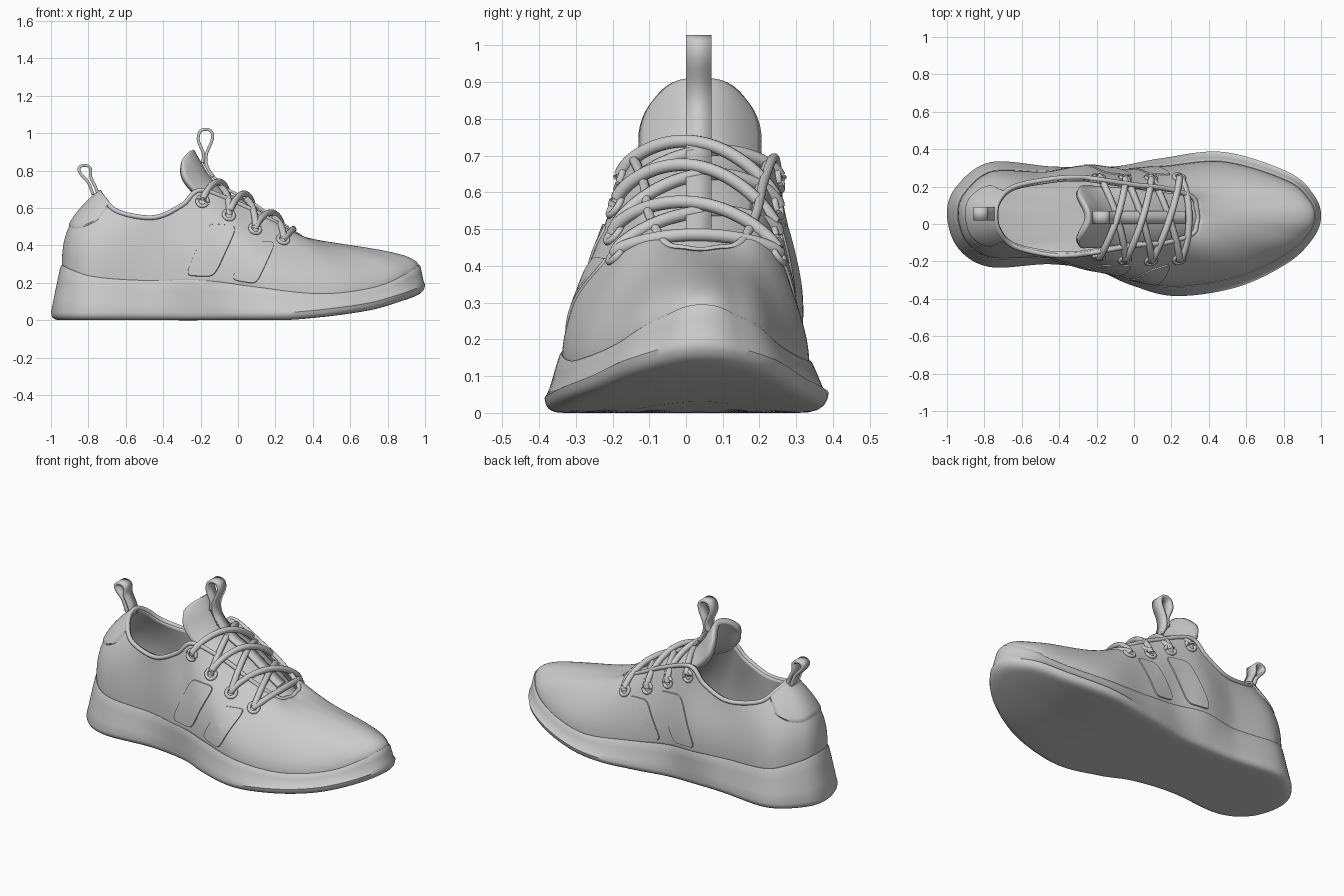
import bpy, math
from mathutils import Vector
from mathutils.bvhtree import BVHTree

if "Cube" in bpy.data.objects:
    bpy.data.objects.remove(bpy.data.objects["Cube"])

N = 200  # points around the shoe


def catmull(rows, u, closed=True):
    n = len(rows)
    i = math.floor(u) if closed else min(max(int(u), 0), n - 2)
    f = u - i
    g = lambda k: Vector(rows[k % n] if closed else rows[min(max(k, 0), n - 1)])
    a, b, c, d = g(i - 1), g(i), g(i + 1), g(i + 2)
    return 0.5 * (2 * b + (c - a) * f + (2 * a - 5 * b + 4 * c - d) * f * f
                  + (3 * b - a - 3 * c + d) * f ** 3)


def curve_at(table, x):
    """Smooth height table lookup."""
    x = min(max(x, table[0][0]), table[-1][0])
    i = next(k for k in range(len(table) - 1) if x <= table[k + 1][0])
    slope = lambda k: ((table[min(k + 1, len(table) - 1)][1] - table[max(k - 1, 0)][1])
                       / (table[min(k + 1, len(table) - 1)][0] - table[max(k - 1, 0)][0]))
    (x0, y0), (x1, y1) = table[i], table[i + 1]
    h = x1 - x0
    t = (x - x0) / h
    return ((2 * t**3 - 3 * t**2 + 1) * y0 + (t**3 - 2 * t**2 + t) * h * slope(i)
            + (3 * t**2 - 2 * t**3) * y1 + (t**3 - t**2) * h * slope(i + 1))


def loft(name, rings, closed=True, thick=0, offset=-1):
    n = len(rings[0])
    verts = [tuple(p) for r in rings for p in r]
    faces = [(j * n + i, j * n + (i + 1) % n, (j + 1) * n + (i + 1) % n, (j + 1) * n + i)
             for j in range(len(rings) - 1) for i in range(n if closed else n - 1)]
    me = bpy.data.meshes.new(name)
    me.from_pydata(verts, [], faces)
    ob = bpy.data.objects.new(name, me)
    bpy.context.collection.objects.link(ob)
    if thick:
        m = ob.modifiers.new("thickness", 'SOLIDIFY')
        m.thickness, m.offset = thick, offset
    return ob, verts, faces


def tube(name, pts, r, cyclic=False):
    """Round cord along a path."""
    rings = []
    n = len(pts)
    for i, p in enumerate(pts):
        a = pts[(i + 1) % n] if cyclic else pts[min(i + 1, n - 1)]
        b = pts[i - 1] if cyclic else pts[max(i - 1, 0)]
        t = (a - b).normalized()
        ref = Vector((0, 0, 1)) if abs(t.z) < 0.9 else Vector((1, 0, 0))
        s = t.cross(ref).normalized()
        w = s.cross(t)
        rings.append([p + r * (math.cos(k * math.pi / 5) * s + math.sin(k * math.pi / 5) * w)
                      for k in range(10)])
    if cyclic:
        rings.append(rings[0])
    return loft(name, rings)


# Shared outline of the sole, heel -> -y side -> toe -> +y side
OUT = [(-1, .05), (-.94, -.13), (-.77, -.23), (-.45, -.215), (-.2, -.25), (-.02, -.325), (.22, -.385),
       (.55, -.338), (.82, -.21), (.955, -.08), (1, .035), (.965, .15), (.83, .275), (.48, .385),
       (.15, .352), (-.08, .31), (-.25, .305), (-.45, .308), (-.77, .33), (-.95, .2)]
# Opening edge: collar plus lace throat
TOP = [(-.74, .05, .69), (-.72, -.04, .66), (-.64, -.12, .585), (-.45, -.165, .555), (-.3, -.165, .62),
       (-.2, -.15, .70), (0, -.115, .63), (.17, -.1, .545), (.31, -.055, .465), (.335, 0, .45),
       (.34, .04, .445), (.335, .08, .45), (.31, .145, .465), (.17, .19, .545), (0, .21, .63),
       (-.2, .24, .70), (-.3, .25, .62), (-.45, .24, .555), (-.64, .2, .585), (-.72, .13, .66)]
ZT = [(-1, .295), (-.95, .275), (-.8, .235), (-.5, .212), (-.2, .213), (.1, .175), (.4, .143),
      (.6, .15), (.8, .19), (.95, .26), (1, .295)]
ZB = [(-1, 0), (.1, 0), (.33, .005), (.7, .052), (.9, .11), (1, .15)]
INSET = [(-1, .052), (-.5, .03), (-.25, -.01), (0, .025), (.3, .045), (.8, .04), (1, .026)]
RISE = [(-1, .42), (-.3, .42), (.2, .32), (.7, .34), (.9, .5), (1, .55)]  # fullness of the upper


def outline(u, f=1.0, extra=0.0):
    p = catmull(OUT, u)
    t = (catmull(OUT, u + .02) - catmull(OUT, u - .02)).normalized()
    d = curve_at(INSET, p.x) * f + extra
    return Vector((p.x - t.y * d, p.y + t.x * d)), p.x


US = [i * 20 / N for i in range(N)]


def sole_ring(f, extra, h, dz=0.0, scale=1.0):
    ring = []
    for u in US:
        p, x = outline(u, f, extra)
        p = Vector((p.x * scale, .03 + (p.y - .03) * scale))
        x = x * scale
        zb, zt = curve_at(ZB, p.x if h == 0 else x), curve_at(ZT, x)
        ring.append((p.x, p.y, zb + (zt - zb) * h + dz))
    return ring


# Midsole / outsole
loft("sole", [sole_ring(0, .055, 0, 0, s) for s in (0.001, .3, .6, .85)]
     + [sole_ring(0, e, 0, dz) for e, dz in ((.055, 0), (.035, .001), (.02, .005), (.01, .012),
                                              (.003, .024), (0, .04))]
     + [sole_ring(.3, 0, .4), sole_ring(.7, 0, .75), sole_ring(.95, 0, .95),
        sole_ring(1, .004, 1), sole_ring(1, .03, 1, -.015)]
     + [sole_ring(1, .03, 1, -.02, s) for s in (.85, .6, .3, .001)])


# Upper: each strip bends from the sole edge to the opening
def surface(u, v, lift=0.0):
    p, x = outline(u, 1, .006)
    b = Vector((p.x, p.y, curve_at(ZT, x) - .012))
    t = catmull(TOP, u)
    h = t.z - b.z
    k = .45 + .4 * min(max((-x - .5) / .4, 0), 1) - .08 * math.exp(-((x - .35) / .25) ** 2)
    c1 = b + Vector((0, 0, curve_at(RISE, x) * h))
    if p.y > .1:
        c1.y += .02 * math.exp(-((x + .25) / .3) ** 2)
    c2 = t.lerp(b, k)
    c2.z = t.z - .36 * h
    w = 1 - v
    q = w**3 * b + 3 * w * w * v * c1 + 3 * w * v * v * c2 + v**3 * t
    if lift:
        e = .01
        du = surface(u + e, v) - surface(u - e, v)
        dv = surface(u, min(v + e, 1)) - surface(u, v - e)
        q += du.cross(dv).normalized() * lift
    return q


_, uv, uf = loft("upper", [[surface(u, j / 24) for u in US] for j in range(25)], thick=.022)
bvh = BVHTree.FromPolygons(uv, uf)
tube("collar_trim", [catmull(TOP, u) + Vector((0, 0, -.006)) for u in US], .013, True)

# Heel patch following the upper
patch = []
for j in range(13):
    row = []
    for i in range(41):
        s = i / 20 - 1
        v0 = .5 + .3 * abs(s) ** 4
        edge = i in (0, 40) or j == 0
        row.append(surface(s * 1.6, v0 + (1 - v0) * j / 12, -.004 if edge else .007))
    patch.append(row)
loft("heel_patch", patch, closed=False)


def project(x, z, side):
    hit = bvh.ray_cast(Vector((x, side, z)), Vector((0, -side, 0)))
    if hit[0] is None:
        hit = bvh.find_nearest(Vector((x, side * .25, z)))
    nrm = hit[1] if hit[1].y * side > 0 else -hit[1]
    return hit[0], nrm


# Rounded side panels projected on the upper
PANELS = [((-.285, .235), (-.125, .23), (0, .505), (-.16, .52)),
          ((-.04, .215), (.1, .19), (.205, .42), (.07, .425))]
for side in (-1, 1):
    for n, (a, b, c, d) in enumerate(PANELS):
        a, b, c, d = map(Vector, (a, b, c, d))
        rings = []
        for r, lift in ((.01, .006), (.3, .006), (.6, .006), (.85, .006), (.97, .006), (1, -.003)):
            ring = []
            for k in range(56):
                ang = -side * k * math.tau / 56
                cs, sn = math.cos(ang), math.sin(ang)
                q = r / (cs**6 + sn**6) ** (1 / 6)
                s, t = (q * cs + 1) / 2, (q * sn + 1) / 2
                p = a.lerp(b, s).lerp(d.lerp(c, s), t)
                loc, nrm = project(p.x, p.y, side)
                ring.append(loc + nrm * lift)
            rings.append(ring)
        loft(f"side_panel_{n}_{'right' if side < 0 else 'left'}", rings)

# Tongue: x, z, half width along its centre line
TON = [(.36, .43, .10), (.2, .53, .13), (.05, .63, .15), (-.08, .695, .165), (-.15, .77, .168),
       (-.2, .85, .168), (-.235, .912, .165)]
DROP = [(0, .03), (.4, .06), (.7, .13), (1, .10)]  # how far the edges wrap back


def tongue(v, s):
    t = v * (1 - .15 * abs(s) ** 2.5) * 6
    p = catmull(TON, t, False)
    back = Vector((-.6, 0, -.8)).lerp(Vector((-1, 0, -.1)), min(v * 1.4, 1)).normalized()
    w = p.z * (1 - .22 * max(0, (v - .75) / .25) ** 2)
    return Vector((p.x, .038 + s * w, p.y)) + back * s * s * curve_at(DROP, v)


loft("tongue", [[tongue(j / 30, i / 12 - 1) for i in range(25)] for j in range(31)],
     closed=False, thick=.035)


# Pull loops and tongue strap
def ribbon(name, pts, yc, wid=.035):
    path = [catmull(pts, i * (len(pts) - 1) / 48, False) for i in range(49)]
    loft(name, [[(p.x, yc + s * wid, p.y) for s in (-1, 1)] for p in path],
         closed=False, thick=.016, offset=0)


ribbon("tongue_loop", [(-.19, .84), (-.185, .89), (-.212, .96), (-.203, 1.008), (-.172, 1.02),
                       (-.142, 1.008), (-.138, .965), (-.168, .89), (-.168, .83), (-.135, .765)], .035)
ribbon("heel_loop", [(-.775, .67), (-.80, .735), (-.843, .785), (-.848, .816), (-.82, .828),
                     (-.79, .813), (-.787, .765), (-.757, .70), (-.745, .65)], .055)
ribbon("tongue_strap", [(.27, .495), (.2, .54), (.055, .642), (-.072, .708), (-.138, .777), (-.185, .85)], .035)

# Eyelets and laces
EYES = [(-.19, .635), (-.05, .56), (.09, .485), (.24, .43)]
eye = {}
for side in (-1, 1):
    for i, (x, z) in enumerate(EYES):
        loc, nrm = project(x, z, side)
        eye[side, i] = loc + nrm * .006
        s = nrm.cross(Vector((1, 0, 0))).normalized()
        w = nrm.cross(s)
        tube(f"eyelet_{i}_{side}", [loc + nrm * .004 + .028 * (math.cos(k * math.tau / 24) * s
             + math.sin(k * math.tau / 24) * w) for k in range(24)], .01, True)


def lace(name, a, b, mid_z, mid_x):
    m = (a + b) / 2
    pts = []
    for k in range(41):
        t = .5 - .5 * math.cos(math.pi * k / 40)
        arch = math.sin(math.pi * t) ** .6 if 0 < k < 40 else 0
        pts.append(a.lerp(b, t) + Vector((mid_x - m.x, 0, mid_z - m.z)) * arch)
    tube(name, pts, .018)


MIDS = [(-.09, .722), (.045, .658), (.19, .558)]
for i, (mx, mz) in enumerate(MIDS):
    lace(f"lace_{i}_a", eye[-1, i], eye[1, i + 1], mz + .014, mx)
    lace(f"lace_{i}_b", eye[1, i], eye[-1, i + 1], mz - .012, mx)
lace("lace_bar", eye[-1, 3], eye[1, 3], .485, .295)

for ob in bpy.context.collection.objects:
    ob.select_set(True)
    bpy.context.view_layer.objects.active = ob
bpy.ops.object.shade_smooth_by_angle(angle=math.radians(45))
